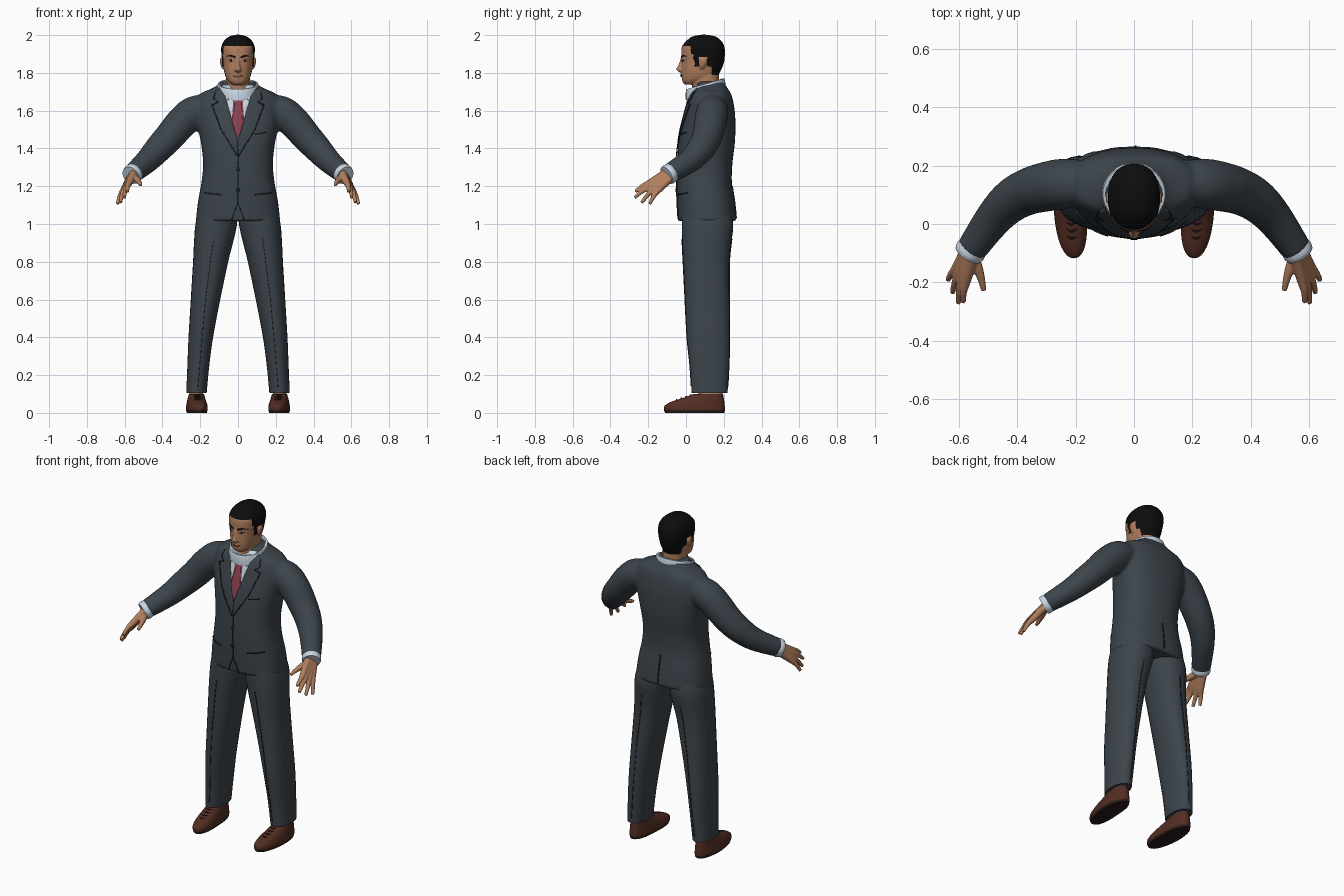
import bpy, bmesh, math
from mathutils import Vector
from mathutils.bvhtree import BVHTree

cube = bpy.data.objects.get("Cube")
if cube:
    bpy.data.objects.remove(cube)


def material(name, r, g, b):
    m = bpy.data.materials.new(name)
    m.use_nodes = True
    m.diffuse_color = (r, g, b, 1)
    bsdf = m.node_tree.nodes["Principled BSDF"]
    bsdf.inputs["Base Color"].default_value = (r, g, b, 1)
    bsdf.inputs["Roughness"].default_value = 0.8
    return m


SUIT = material("charcoal suit", .045, .058, .07)
SEAM = material("dark seam", .012, .015, .018)
SHIRT = material("pale blue shirt", .58, .67, .76)
TIE = material("red tie", .26, .055, .075)
SKIN = material("skin", .44, .21, .11)
LIP = material("lips", .3, .11, .07)
HAIR = material("black hair", .004, .004, .004)
SHOE = material("brown leather", .085, .026, .016)
SOLE = material("dark sole", .025, .012, .01)
EYE = material("eye white", .5, .45, .4)


def spline(rows, steps=5):
    """Catmull-Rom resampling of a list of number tuples."""
    out = []
    for i in range(len(rows) - 1):
        a, b, c, d = (rows[max(0, min(len(rows) - 1, i + k))] for k in (-1, 0, 1, 2))
        for s in range(steps):
            t = s / steps
            out.append([q + .5 * t * (r - p + t * (2 * p - 5 * q + 4 * r - w + t * (3 * (q - r) + w - p)))
                        for p, q, r, w in zip(a, b, c, d)])
    return out + [list(rows[-1])]


def skin_rings(bm, rings):
    loops = [[bm.verts.new(p) for p in ring] for ring in rings]
    n = len(loops[0])
    for a, b in zip(loops, loops[1:]):
        for i in range(n):
            bm.faces.new((a[i], a[(i + 1) % n], b[(i + 1) % n], b[i]))
    bm.faces.new(loops[0][::-1])
    bm.faces.new(loops[-1])


def loft(bm, rows, power=2.3, seg=32, side=1):
    """Rows are height, centre x, half width, front y, back y."""
    rings = []
    for z, x, hw, front, back in spline(rows):
        ring = []
        for i in range(seg):
            a = math.tau * i / seg
            c, s = math.cos(a), math.sin(a)
            ring.append(Vector((side * x + hw * math.copysign(abs(c) ** (2 / power), c),
                                (front + back) / 2 + (back - front) / 2 * math.copysign(abs(s) ** (2 / power), s), z)))
        rings.append(ring)
    skin_rings(bm, rings)


def tube(bm, path, side=1, seg=16):
    """Path points are x, y, z, radius."""
    pts = spline(path)
    cen = [Vector((side * p[0], p[1], p[2])) for p in pts]
    rings = []
    for i, p in enumerate(pts):
        q = (cen[min(i + 1, len(cen) - 1)] - cen[max(i - 1, 0)]).to_track_quat('Z', 'Y')
        rings.append([cen[i] + q @ Vector((math.cos(math.tau * k / seg), math.sin(math.tau * k / seg), 0)) * p[3]
                      for k in range(seg)])
    skin_rings(bm, rings)


def finish(name, bm, *mats, voxel=0, smooth=0):
    bmesh.ops.recalc_face_normals(bm, faces=bm.faces)
    me = bpy.data.meshes.new(name)
    bm.to_mesh(me)
    bm.free()
    ob = bpy.data.objects.new(name, me)
    bpy.context.collection.objects.link(ob)
    if voxel:
        rem = ob.modifiers.new("fuse", 'REMESH')
        rem.mode, rem.voxel_size = 'VOXEL', voxel
        sm = ob.modifiers.new("soften", 'SMOOTH')
        sm.factor, sm.iterations = .5, smooth
        bpy.context.view_layer.update()
        me = bpy.data.meshes.new_from_object(ob.evaluated_get(bpy.context.evaluated_depsgraph_get()))
        ob.modifiers.clear()
        ob.data = me
    me.materials.clear()
    for m in mats:
        me.materials.append(m)
    for p in me.polygons:
        p.use_smooth = True
    me.set_sharp_from_angle(angle=math.radians(50))
    return ob


def patch(name, target, polys, mat, lift=.002, back=False, grid=.02):
    """Thin plate: x-z polygons laid onto the front or back of a target."""
    bpy.context.view_layer.update()
    tree = BVHTree.FromObject(target, bpy.context.evaluated_depsgraph_get())
    d = -1 if back else 1
    bm = bmesh.new()
    for poly in polys:
        bm.faces.new([bm.verts.new((x, 0, z)) for x, z in poly])
    bmesh.ops.triangulate(bm, faces=bm.faces)
    lo = [min(v.co[k] for v in bm.verts) for k in range(3)]
    hi = [max(v.co[k] for v in bm.verts) for k in range(3)]
    for k in (0, 2):
        normal = Vector((k == 0, 0, k == 2))
        for i in range(1, int((hi[k] - lo[k]) / grid) + 1):
            bmesh.ops.bisect_plane(bm, geom=bm.verts[:] + bm.edges[:] + bm.faces[:],
                                   plane_co=normal * (lo[k] + i * grid), plane_no=normal)
    for v in bm.verts[:]:
        hit = tree.ray_cast(Vector((v.co.x, -d, v.co.z)), Vector((0, d, 0)))[0]
        if hit:
            v.co.y = hit.y - d * lift
        else:
            bm.verts.remove(v)
    ob = finish(name, bm, mat)
    sol = ob.modifiers.new("thickness", 'SOLIDIFY')
    sol.thickness, sol.offset = .004, 0
    return ob


def strip(points, w=.004):
    quads = []
    for a, b in zip(points, points[1:]):
        a, b = Vector(a), Vector(b)
        n = (b - a).normalized().orthogonal() * w / 2
        quads.append([a + n, b + n, b - n, a - n])
    return quads


def both(polys):
    return polys + [[(-x, z) for x, z in p] for p in polys]


def disc(x, z, rx, rz):
    return [(x + rx * math.cos(math.tau * i / 12), z + rz * math.sin(math.tau * i / 12)) for i in range(12)]


# Jacket: torso and sleeves fused into one soft surface
bm = bmesh.new()
loft(bm, [(1.015, 0, .224, -.042, .268), (1.12, 0, .212, -.047, .257), (1.22, 0, .194, -.05, .243),
          (1.32, 0, .185, -.048, .246), (1.42, 0, .195, -.041, .258), (1.5, 0, .21, -.028, .262),
          (1.58, 0, .222, -.008, .26), (1.65, 0, .22, .012, .25), (1.69, 0, .2, .028, .238),
          (1.715, 0, .145, .04, .222), (1.735, 0, .108, .048, .21), (1.755, 0, .09, .055, .2)], power=2.4)
for s in (1, -1):
    tube(bm, [(.16, .14, 1.61, .076), (.235, .138, 1.59, .087), (.3, .128, 1.535, .086), (.36, .112, 1.465, .081),
              (.42, .08, 1.4, .075), (.48, .02, 1.335, .065), (.558, -.088, 1.266, .053)], s)
jacket = finish("jacket", bm, SUIT, voxel=.01, smooth=6)

# Shirt front, tie and lapels
patch("shirt_front", jacket, [[(-.085, 1.735), (.085, 1.735), (0, 1.44)]], SHIRT, .001)
patch("tie", jacket, [[(-.02, 1.695), (.02, 1.695), (.013, 1.655), (.031, 1.54), (0, 1.445),
                       (-.031, 1.54), (-.013, 1.655)]], TIE, .005)
edge = [(.12, 1.70), (.128, 1.665), (.105, 1.645), (.138, 1.63), (.09, 1.5), (.004, 1.36)]
patch("lapels", jacket, both([[(.085, 1.735)] + edge + [(0, 1.44)]]), SUIT, .004)
patch("lapel_edges", jacket, both(strip(edge)), SEAM, .006)
patch("shirt_collar_wings", jacket, both([[(.03, 1.72), (.085, 1.73), (.055, 1.655), (.018, 1.69)]]), SHIRT, .007)

# Jacket seams, pockets, buttons and back vent
patch("front_opening", jacket, strip([(0, 1.36), (0, 1.11), (.035, 1.02)]) + strip([(0, 1.11), (-.035, 1.02)]), SEAM)
patch("pocket_flaps", jacket, both(strip([(.09, 1.155), (.175, 1.165)], .007)), SEAM)
patch("breast_pocket", jacket, strip([(.09, 1.475), (.15, 1.485)], .005), SEAM)
patch("buttons", jacket, [disc(0, z, .01, .01) for z in (1.29, 1.18)], SEAM, .004)
patch("back_vent", jacket, strip([(0, 1.2), (.005, 1.03)], .006), SEAM, back=True)

# Shirt collar around the neck, sloping down to the front
bm = bmesh.new()
rings = []
for r, dz in ((.112, -.06), (.113, -.02), (.107, 0), (.096, 0), (.084, -.03)):
    ring = []
    for i in range(32):
        a = math.tau * i / 32
        ring.append((r * math.cos(a), .103 + r * .93 * math.sin(a), 1.742 + .028 * math.sin(a) + dz))
    rings.append(ring)
skin_rings(bm, rings)
finish("shirt_collar", bm, SHIRT)

# Trousers with pressed creases
bm = bmesh.new()
for s in (1, -1):
    loft(bm, [(1.1, .1, .1, -.02, .23), (1.0, .115, .11, -.022, .25), (.9, .13, .103, -.02, .24),
              (.8, .145, .093, -.015, .23), (.6, .172, .078, -.005, .23), (.4, .197, .065, .005, .232),
              (.25, .21, .058, .02, .228), (.105, .22, .054, .03, .22)], power=2.2, side=s)
trousers = finish("trousers", bm, SUIT)
for name, back in (("front_creases", False), ("back_creases", True)):
    patch(name, trousers, both(strip([(.13, .92), (.172, .6), (.212, .14)], .003)), SEAM, .001, back)

# Shoes, ankles, laces, cuffs and hands
across = Vector((.45, .68, -.58))
tips = [(.585, -.268, 1.172), (.602, -.272, 1.14), (.622, -.235, 1.113), (.638, -.192, 1.106)]
for s, tag in ((1, "left"), (-1, "right")):
    bm = bmesh.new()
    loft(bm, [(0, .22, .052, -.11, .203), (.018, .22, .056, -.117, .206), (.038, .22, .055, -.113, .205),
              (.058, .22, .051, -.08, .203), (.078, .22, .046, -.02, .2), (.1, .22, .04, .04, .196)], side=s)
    for v in bm.verts:
        v.co.x -= s * .08 * max(0, .06 - v.co.y)
    shoe = finish(tag + "_shoe", bm, SHOE, SOLE)
    for p in shoe.data.polygons:
        p.material_index = int(p.center.z < .014)

    bm = bmesh.new()
    for i in range(4):
        y = -.05 + .024 * i
        x, z = .215 + .06 * y, .088 + .36 * y
        tube(bm, [(x - .028, y + .022, z - .006, .003), (x, y, z, .003), (x + .028, y + .022, z - .006, .003)], s, 6)
    finish(tag + "_laces", bm, SOLE)

    bm = bmesh.new()
    loft(bm, [(.07, .22, .036, .06, .192), (.13, .22, .036, .07, .192)], side=s)
    finish(tag + "_ankle", bm, SKIN)

    bm = bmesh.new()
    tube(bm, [(.548, -.074, 1.275, .05), (.56, -.091, 1.264, .054), (.568, -.103, 1.257, .05)], s, 24)
    finish(tag + "_shirt_cuff", bm, SHIRT)

    bm = bmesh.new()
    for k, tip in zip((-.033, -.011, .011, .033), tips):
        wrist = Vector((.558, -.088, 1.262)) + across * k * .6
        knuckle = Vector((.59, -.168, 1.2)) + across * k
        middle = knuckle.lerp(Vector(tip), .5) + Vector((.004, -.002, .004))
        tube(bm, [(*wrist, .022), (*knuckle, .018), (*middle, .0125), (*tip, .009)], s)
    tube(bm, [(.556, -.1, 1.25, .022), (.536, -.15, 1.235, .018), (.523, -.19, 1.222, .013),
              (.515, -.228, 1.208, .009)], s)
    finish(tag + "_hand", bm, SKIN, voxel=.004, smooth=3)

# Head, neck, nose and ears fused; hair coloured by region
bm = bmesh.new()
loft(bm, [(1.738, 0, .03, -.008, .06), (1.755, 0, .05, -.019, .1), (1.78, 0, .066, -.023, .16),
          (1.82, 0, .076, -.024, .188), (1.86, 0, .081, -.024, .202), (1.9, 0, .088, -.025, .206),
          (1.94, 0, .088, -.021, .203), (1.972, 0, .072, .005, .185), (1.993, 0, .045, .035, .155),
          (2.002, 0, .012, .08, .11)])
loft(bm, [(1.66, 0, .07, .035, .18), (1.72, 0, .064, .033, .175), (1.82, 0, .066, .03, .175)])
loft(bm, [(1.803, 0, .012, -.034, 0), (1.814, 0, .02, -.05, 0), (1.825, 0, .015, -.05, 0),
          (1.85, 0, .01, -.037, 0), (1.885, 0, .01, -.026, 0)], seg=16)
loft(bm, [(1.778, 0, .015, -.026, 0), (1.787, 0, .024, -.031, 0), (1.797, 0, .015, -.026, 0)], seg=16)
for s in (1, -1):
    loft(bm, [(1.822, .078, .007, .075, .092), (1.84, .083, .009, .07, .105),
              (1.865, .087, .01, .068, .112), (1.88, .086, .007, .075, .105)], seg=16, side=s)
head = finish("head", bm, SKIN, HAIR, voxel=.0045, smooth=3)
for p in head.data.polygons:
    x, y, z = p.center
    ear = abs(x) > .084 and z < 1.884 and .066 < y < .114
    hair = z > 1.942 or (y > .025 and z > 1.9) or (y > .04 and z > 1.872) \
        or (.045 < y < .075 and z > 1.835) or (y > .112 and z > 1.835) or (y > .135 and z > 1.79)
    p.material_index = int(hair and not ear)

# Painted face details
patch("eyebrows", head, both([[(.012, 1.886), (.04, 1.896), (.066, 1.886), (.04, 1.887), (.014, 1.879)]]), HAIR, .001)
patch("eyes", head, both([disc(.036, 1.866, .014, .0055)]), EYE, 0)
patch("pupils", head, both([disc(.036, 1.866, .006, .0055)]), HAIR, .001)
patch("lips", head, [disc(0, 1.786, .026, .006)], LIP, 0)
